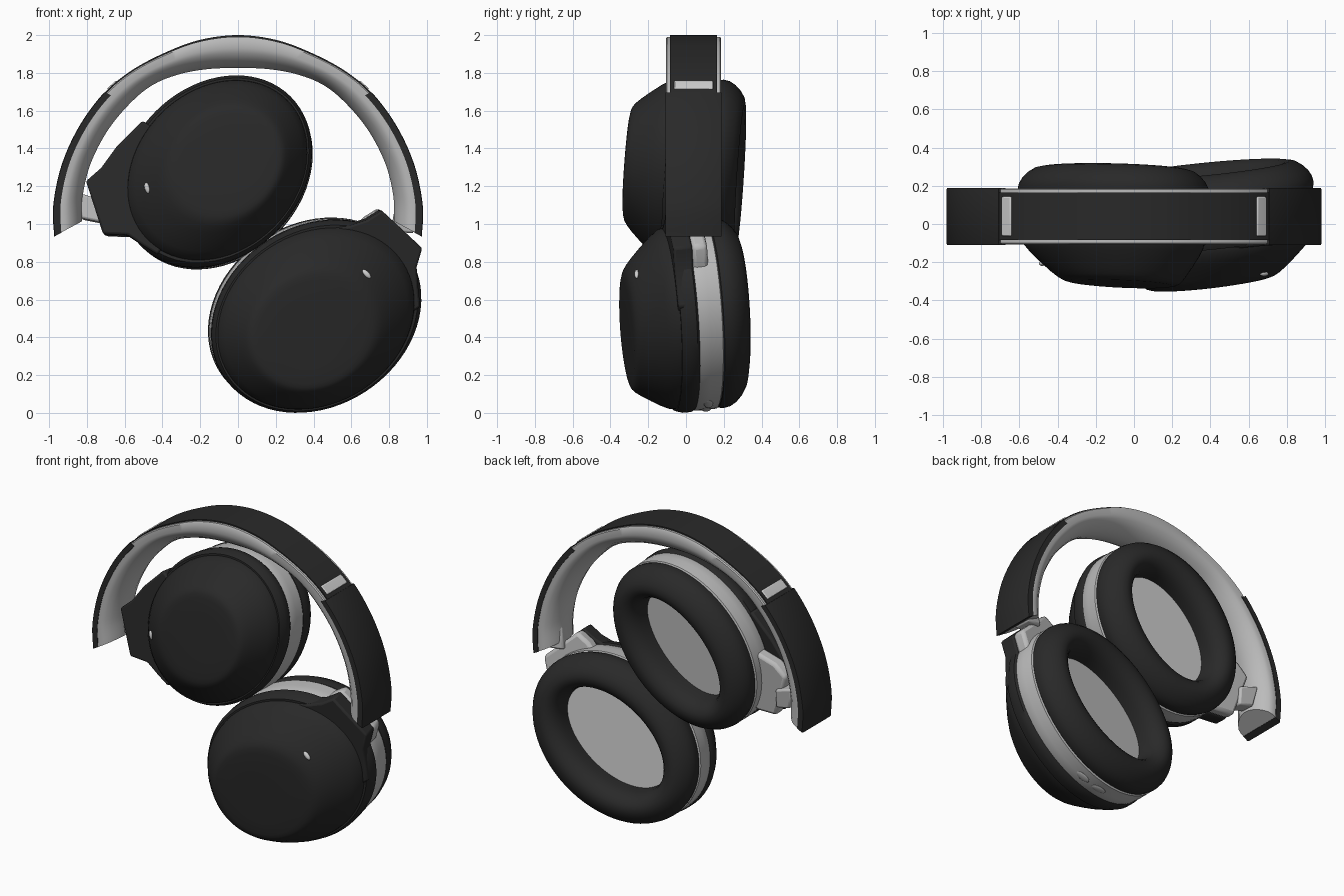
import bpy, bmesh, math
from mathutils import Vector
from mathutils.bvhtree import BVHTree

if "Cube" in bpy.data.objects:
    bpy.data.objects.remove(bpy.data.objects["Cube"])


def material(name, r, g, b):
    m = bpy.data.materials.new(name)
    m.diffuse_color = (r, g, b, 1)
    m.use_nodes = True
    m.node_tree.nodes["Principled BSDF"].inputs["Base Color"].default_value = m.diffuse_color
    return m


BLACK = material("matte black", 0.022, 0.022, 0.022)
GREY = material("light grey", 0.5, 0.5, 0.5)
MESH = material("lining grey", 0.57, 0.57, 0.57)
SILVER = material("pale silver", 0.62, 0.62, 0.62)


def finish(name, bm, mat, angle=35, bevel=0):
    bmesh.ops.recalc_face_normals(bm, faces=bm.faces[:])
    me = bpy.data.meshes.new(name)
    bm.to_mesh(me)
    bm.free()
    me.materials.append(mat)
    ob = bpy.data.objects.new(name, me)
    bpy.context.collection.objects.link(ob)
    if bevel:
        mod = ob.modifiers.new("soft_edges", 'BEVEL')
        mod.width, mod.segments, mod.limit_method = bevel, 2, 'ANGLE'
    bpy.ops.object.select_all(action='DESELECT')
    ob.select_set(True)
    bpy.context.view_layer.objects.active = ob
    bpy.ops.object.shade_smooth_by_angle(angle=math.radians(angle))
    return ob


def skin(loops, cap0=True, cap1=True):
    """Bridge a list of equal closed point loops."""
    bm = bmesh.new()
    rows = [[bm.verts.new(p) for p in loop] for loop in loops]
    n = len(rows[0])
    for a, b in zip(rows, rows[1:]):
        for i in range(n):
            j = (i + 1) % n
            bm.faces.new((a[i], a[j], b[j], b[i]))
    if cap0:
        bm.faces.new(rows[0])
    if cap1:
        bm.faces.new(rows[-1])
    return bm


# ---------- headband: sections swept between an outer and an inner arc ----------
OUT = [(-.97, .935), (-.975, 1.10), (-.93, 1.315), (-.836, 1.52), (-.705, 1.696),
       (-.56, 1.815), (-.38, 1.91), (-.2, 1.975), (0, 2.0)]
INN = [(-.826, 1.013), (-.822, 1.15), (-.78, 1.32), (-.69, 1.495), (-.57, 1.64),
       (-.45, 1.737), (-.31, 1.793), (-.16, 1.82), (0, 1.826)]
OUT += [(-x, z) for x, z in OUT[-2::-1]]
INN += [(-x, z) for x, z in INN[-2::-1]]
BAND_Y = 0.04


def spline(pts, s):
    i = min(int(s), len(pts) - 2)
    t = s - i
    p = [Vector(pts[max(0, min(len(pts) - 1, i + k))]) for k in (-1, 0, 1, 2)]
    return 0.5 * (2 * p[1] + (p[2] - p[0]) * t + (2 * p[0] - 5 * p[1] + 4 * p[2] - p[3]) * t * t
                  + (3 * p[1] - p[0] - 3 * p[2] + p[3]) * t ** 3)


def sweep(name, s0, s1, half, mat, steps=40, bevel=0):
    """half: (depth from outer to inner arc, half width) points, mirrored in y."""
    section = half + [(t, -y) for t, y in reversed(half)]
    loops = []
    for k in range(steps + 1):
        s = s0 + (s1 - s0) * k / steps
        o, i = spline(OUT, s), spline(INN, s)
        loop = []
        for t, y in section:
            p = o.lerp(i, t)
            loop.append((p.x, BAND_Y + y, p.y))
        loops.append(loop)
    return finish(name, skin(loops), mat, 40, bevel)


sweep("headband_pad", 0.02, 15.98, [(.05, .14), (.1, .146), (.4, .146), (.55, .138), (.75, .11),
                                    (.92, .065), (1, .02)], GREY, 110)
sweep("headband_cover", 4, 12, [(0, .125), (.12, .125)], BLACK, 60)
for side, s0, s1, p0, p1 in (("left", 0, 4, 4.12, 4.46), ("right", 12, 16, 11.54, 11.88)):
    sweep("slider_shell_" + side, s0, s1, [(-.02, .143), (.0, .149), (.24, .149)], BLACK, 30)
    sweep("slider_plate_" + side, p0, p1, [(-.04, .103), (.1, .103)], SILVER, 4, .006)


# ---------- ear cups ----------
class Cup:
    def __init__(self, side, c, a, b, angle, tilt, arm_dir):
        self.side, self.c, self.a, self.b = side, c, a, b
        self.angle, self.tilt, self.arm_dir = math.radians(angle), tilt, math.radians(arm_dir)

    def place(self, dx, dz, w):
        kx, kz = self.tilt
        return (self.c[0] + dx - kx * w, w + kx * dx + kz * dz, self.c[1] + dz - kz * w)

    def ring(self, d, w, stretch=1.0, shift=0.0, n=72):
        ca, sa = math.cos(self.angle), math.sin(self.angle)
        ox, oz = -shift * d * math.cos(self.arm_dir), -shift * d * math.sin(self.arm_dir)
        pts = []
        for k in range(n):
            q = 2 * math.pi * k / n
            u, v = (self.a - stretch * d) * math.cos(q), (self.b - d) * math.sin(q)
            pts.append(self.place(u * ca - v * sa + ox, u * sa + v * ca + oz, w))
        return pts

    def loft(self, name, rings, mat, stretch=1.0, shift=0.0, caps=(True, True)):
        bm = skin([self.ring(d, w, stretch, shift) for d, w in rings], *caps)
        tree = BVHTree.FromBMesh(bm)
        finish(name + "_" + self.side, bm, mat)
        return tree

    def prism(self, name, pts, w0, w1, mat, bevel=.012):
        loops = [[self.place(x - self.c[0], z - self.c[1], w) for x, z in pts] for w in (w0, w1)]
        finish(name + "_" + self.side, skin(loops), mat, 40, bevel)


def pebble(name, loc, scale, roll, mat):
    bm = bmesh.new()
    bmesh.ops.create_uvsphere(bm, u_segments=16, v_segments=10, radius=1)
    ob = finish(name, bm, mat, 60)
    ob.location, ob.scale, ob.rotation_euler = loc, scale, (0, roll, 0)


left = Cup("left", (-.115, 1.275), .56, .45, 45, (-.05, .08), 198)
right = Cup("right", (.41, .515), .585, .475, 33, (.12, -.09), 47)
left.arm = [(-.80, 1.22), (-.72, 1.29), (-.64, 1.40), (-.50, 1.54), (-.3, 1.4), (-.3, 1.0),
            (-.42, .83), (-.5, .88), (-.58, .935), (-.71, .94)]
right.arm = [(.75, 1.08), (.67, 1.03), (.58, 1.0), (.45, .98), (.4, .7), (.7, .4),
             (.955, .57), (.945, .65), (.935, .78), (.965, .88)]
left.hinge = [(-.86, 1.17), (-.73, 1.13), (-.73, 1.01), (-.83, 1.03)]
right.hinge = [(.85, 1.13), (.93, 1.13), (.93, .95), (.82, .96)]
left.dot, right.dot = (-.48, 1.19, -.3), (.68, .735, -.8)

for cup in (left, right):
    # outer shell: seam step, conical flank, flat round face
    tree = cup.loft("ear_shell", [(.012, .01), (0, -.01), (0, -.05), (.016, -.09), (.026, -.09),
                                  (.03, -.115), (.055, -.16), (.09, -.21), (.125, -.257), (.15, -.286),
                                  (.168, -.301), (.185, -.308), (.21, -.312), (.3, -.314)],
                    BLACK, 1.4, .4)
    # grey middle band, cushion and lining
    cup.loft("cup_band", [(.012, -.005), (.006, .01), (.004, .06), (.006, .125), (.02, .132)], GREY,
             caps=(True, False))
    cup.loft("ear_cushion", [(.03, .12), (.012, .135), (.006, .165), (.012, .197), (.03, .228),
                             (.06, .258), (.095, .28), (.13, .288), (.16, .283), (.19, .265),
                             (.212, .238), (.225, .2), (.23, .16), (.235, .1)], BLACK, .88,
             caps=(True, False))
    cup.loft("ear_lining", [(.22, .11), (.22, .135)], MESH, .88)
    # arm joining the cup to the headband
    cup.prism("arm_front", cup.arm, -.10, .0, BLACK)
    cup.prism("arm_back", [cup.arm[i] for i in (0, 1, 4, 5, 8, 9)], -.002, .08, GREY, .02)
    cup.prism("hinge", cup.hinge, -.01, .10, GREY)
    # small microphone opening on the shell
    x, z, roll = cup.dot
    hit = tree.ray_cast(Vector((x, -1, z)), Vector((0, 1, 0)))[0]
    if hit:
        pebble("microphone_" + cup.side, hit, (.015, .013, .03), roll, SILVER)

# buttons on the lower edge of the right cup
edge = right.ring(.004, .065, n=180)
for k, target in enumerate((.36, .5)):
    p = min((q for q in edge if q[2] < .4), key=lambda q: abs(q[0] - target))
    pebble("button_%d" % (k + 1), p, (.05, .025, .008), -.15 - .25 * k, GREY)
